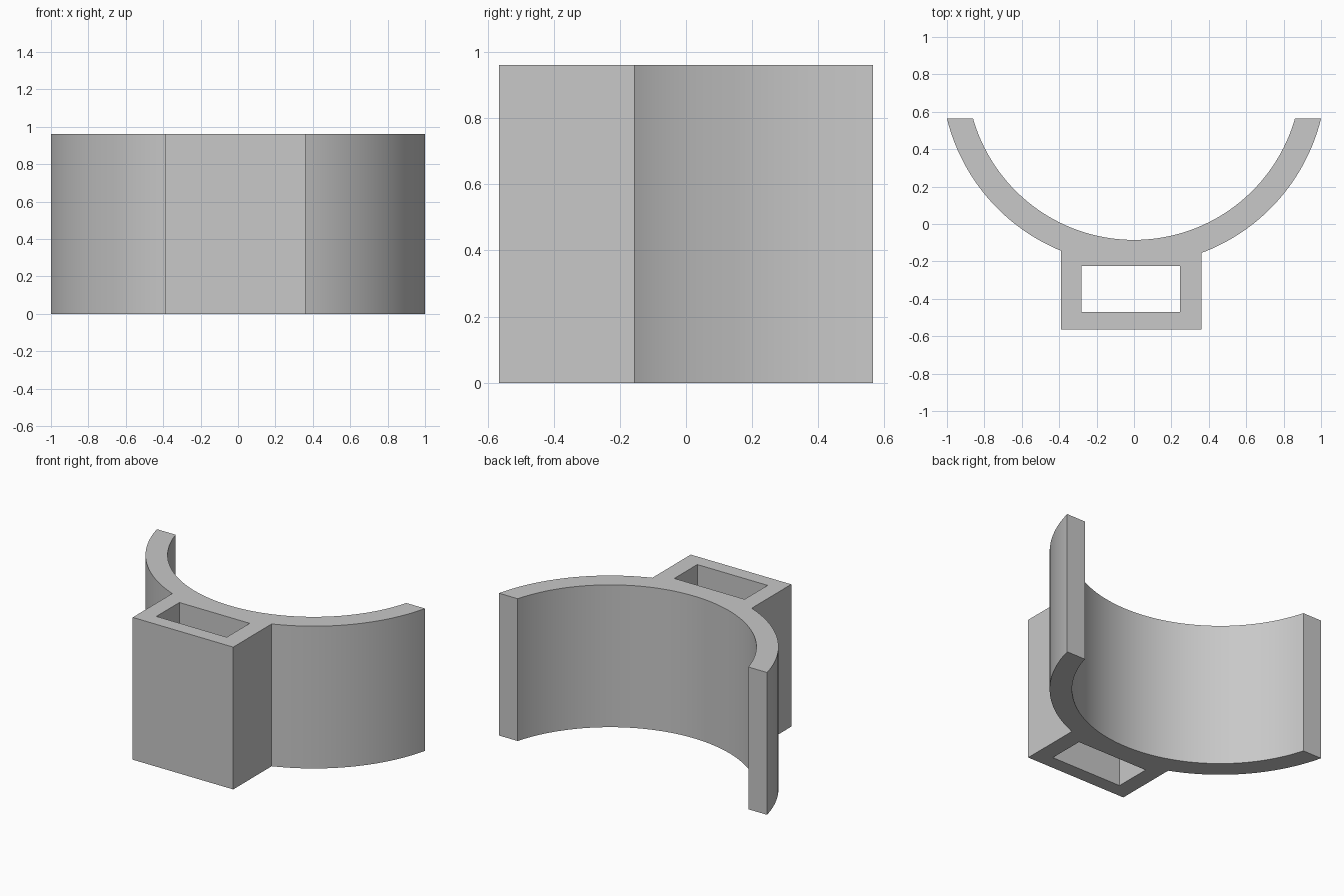
import bpy
import bmesh
from math import asin, acos, cos, sin, pi, radians

cube = bpy.data.objects.get("Cube")
if cube:
    bpy.data.objects.remove(cube, do_unlink=True)

HEIGHT = 0.96
CENTRE_Y = 0.81
R_IN, R_OUT = 0.895, 1.03
BACK, FRONT = 0.565, -0.565
BOX_X0, BOX_X1 = -0.39, 0.36


def arc(radius, start, end, steps):
    """Points along the cradle circle between two angles."""
    angles = [start + (end - start) * i / steps for i in range(steps + 1)]
    return [(radius * cos(a), CENTRE_Y + radius * sin(a)) for a in angles]


def rim_angle(radius):
    """Angle where the right-hand rim meets the flat back plane."""
    return asin((BACK - CENTRE_Y) / radius)


# Plan outline: outer arc, box socket, outer arc, then the inner arc back
a_out, a_in = rim_angle(R_OUT), rim_angle(R_IN)
outline = arc(R_OUT, a_out, -acos(BOX_X1 / R_OUT), 32)
outline += [(BOX_X1, FRONT), (BOX_X0, FRONT)]
outline += arc(R_OUT, -acos(BOX_X0 / R_OUT), -pi - a_out, 32)
outline += arc(R_IN, -pi - a_in, a_in, 72)

# Rectangular through slot
slot = [(-0.28, -0.47), (0.245, -0.47), (0.245, -0.225), (-0.28, -0.225)]

bm = bmesh.new()
edges = []
for loop in (outline, slot):
    verts = [bm.verts.new((x, y, 0)) for x, y in loop]
    edges += [bm.edges.new((verts[i - 1], verts[i])) for i in range(len(verts))]
bmesh.ops.triangle_fill(bm, edges=edges, use_beauty=True, normal=(0, 0, -1))

# Raise the profile to full height, keeping the bottom cap
result = bmesh.ops.extrude_face_region(bm, geom=bm.faces[:], use_keep_orig=True)
top = [g for g in result["geom"] if isinstance(g, bmesh.types.BMVert)]
bmesh.ops.translate(bm, verts=top, vec=(0, 0, HEIGHT))
bmesh.ops.recalc_face_normals(bm, faces=bm.faces[:])

mesh = bpy.data.meshes.new("cradle_bracket")
bm.to_mesh(mesh)
bm.free()
bracket = bpy.data.objects.new("cradle_bracket", mesh)
bpy.context.collection.objects.link(bracket)

# Plain grey material
grey = bpy.data.materials.new("light grey")
grey.use_nodes = True
colour = (0.58, 0.58, 0.58, 1)
grey.diffuse_color = colour
grey.node_tree.nodes["Principled BSDF"].inputs["Base Color"].default_value = colour
mesh.materials.append(grey)

# Smooth curved walls with crisp corners
bpy.ops.object.select_all(action="DESELECT")
bracket.select_set(True)
bpy.context.view_layer.objects.active = bracket
bpy.ops.object.shade_smooth_by_angle(angle=radians(20))
